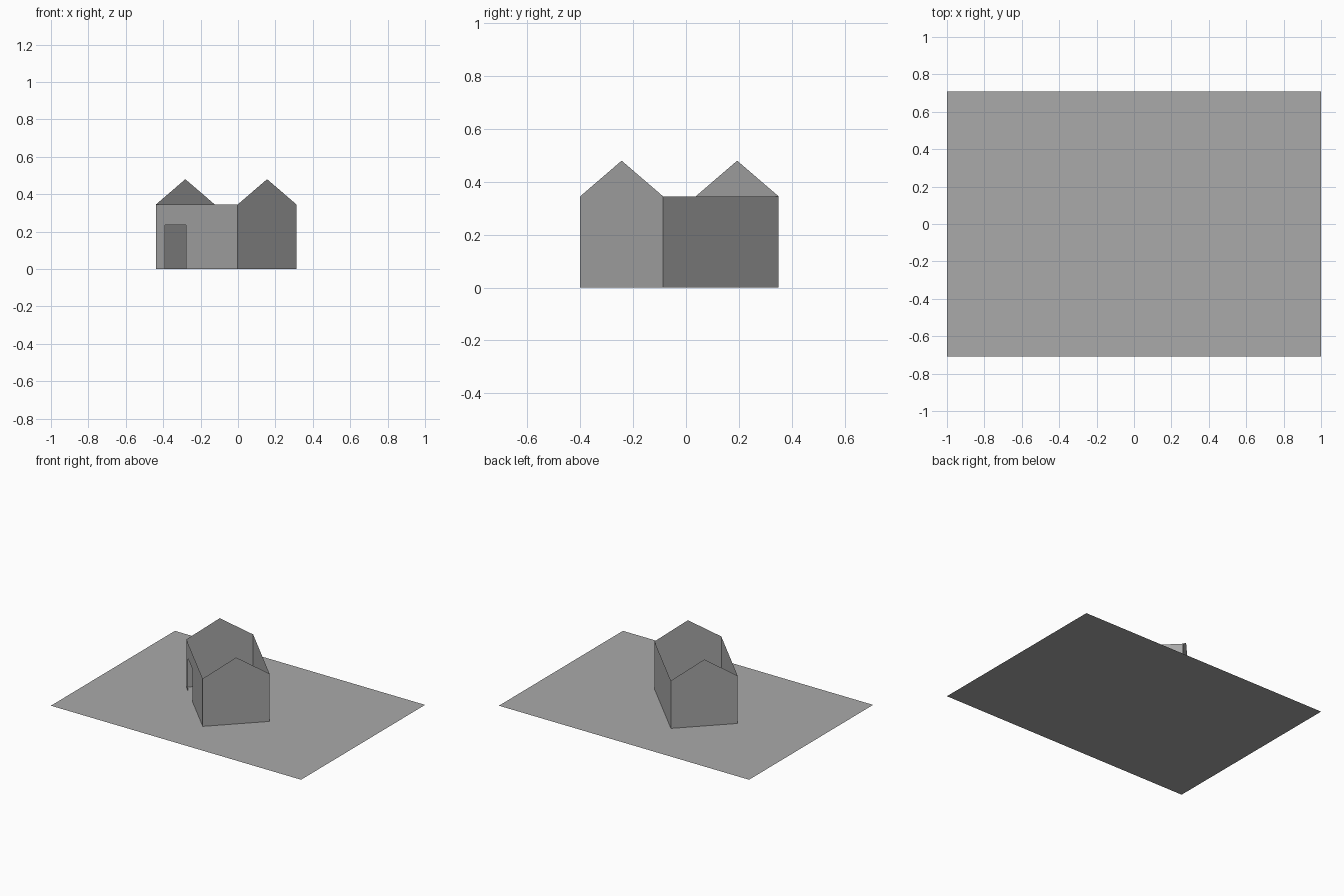
import bpy
import math
from mathutils import Matrix

if "Cube" in bpy.data.objects:
    bpy.data.objects.remove(bpy.data.objects["Cube"], do_unlink=True)

GREY = (0.4, 0.4, 0.4, 1.0)
grey = bpy.data.materials.new("plain grey")
grey.diffuse_color = GREY
grey.use_nodes = True
grey.node_tree.nodes["Principled BSDF"].inputs["Base Color"].default_value = GREY

# House sizes, and its diagonal placement on the plot
HALF_LENGTH, HALF_WIDTH = 0.309, 0.222
EAVES, RIDGE = 0.345, 0.48
DOOR_START, DOOR_END, DOOR_TOP = -0.239, -0.083, 0.235
PLACE = Matrix.Translation((-0.063, -0.025, 0)) @ Matrix.Rotation(math.radians(-45), 4, "Z")


def sheet(name, points, matrix=Matrix()):
    """Make one thin flat face from its outline."""
    mesh = bpy.data.meshes.new(name)
    mesh.from_pydata(points, [], [range(len(points))])
    mesh.materials.append(grey)
    obj = bpy.data.objects.new(name, mesh)
    obj.matrix_world = matrix
    bpy.context.collection.objects.link(obj)
    return obj


# Ground plot
sheet("ground", [(-1, -0.708, 0), (1, -0.708, 0), (1, 0.708, 0), (-1, 0.708, 0)])

# Gable end walls, open to the sky between them
gable = [(-HALF_WIDTH, 0), (HALF_WIDTH, 0), (HALF_WIDTH, EAVES), (0, RIDGE), (-HALF_WIDTH, EAVES)]
for name, side in (("front_gable_wall", 1), ("back_gable_wall", -1)):
    sheet(name, [(side * HALF_LENGTH, side * y, z) for y, z in gable], PLACE)

# Long wall with the doorway cut up from the floor
door_wall = [(-HALF_LENGTH, 0), (DOOR_START, 0), (DOOR_START, DOOR_TOP), (DOOR_END, DOOR_TOP),
             (DOOR_END, 0), (HALF_LENGTH, 0), (HALF_LENGTH, EAVES), (-HALF_LENGTH, EAVES)]
sheet("door_wall", [(x, -HALF_WIDTH, z) for x, z in door_wall], PLACE)

# Plain long wall
plain_wall = [(HALF_LENGTH, 0), (-HALF_LENGTH, 0), (-HALF_LENGTH, EAVES), (HALF_LENGTH, EAVES)]
sheet("plain_wall", [(x, HALF_WIDTH, z) for x, z in plain_wall], PLACE)
